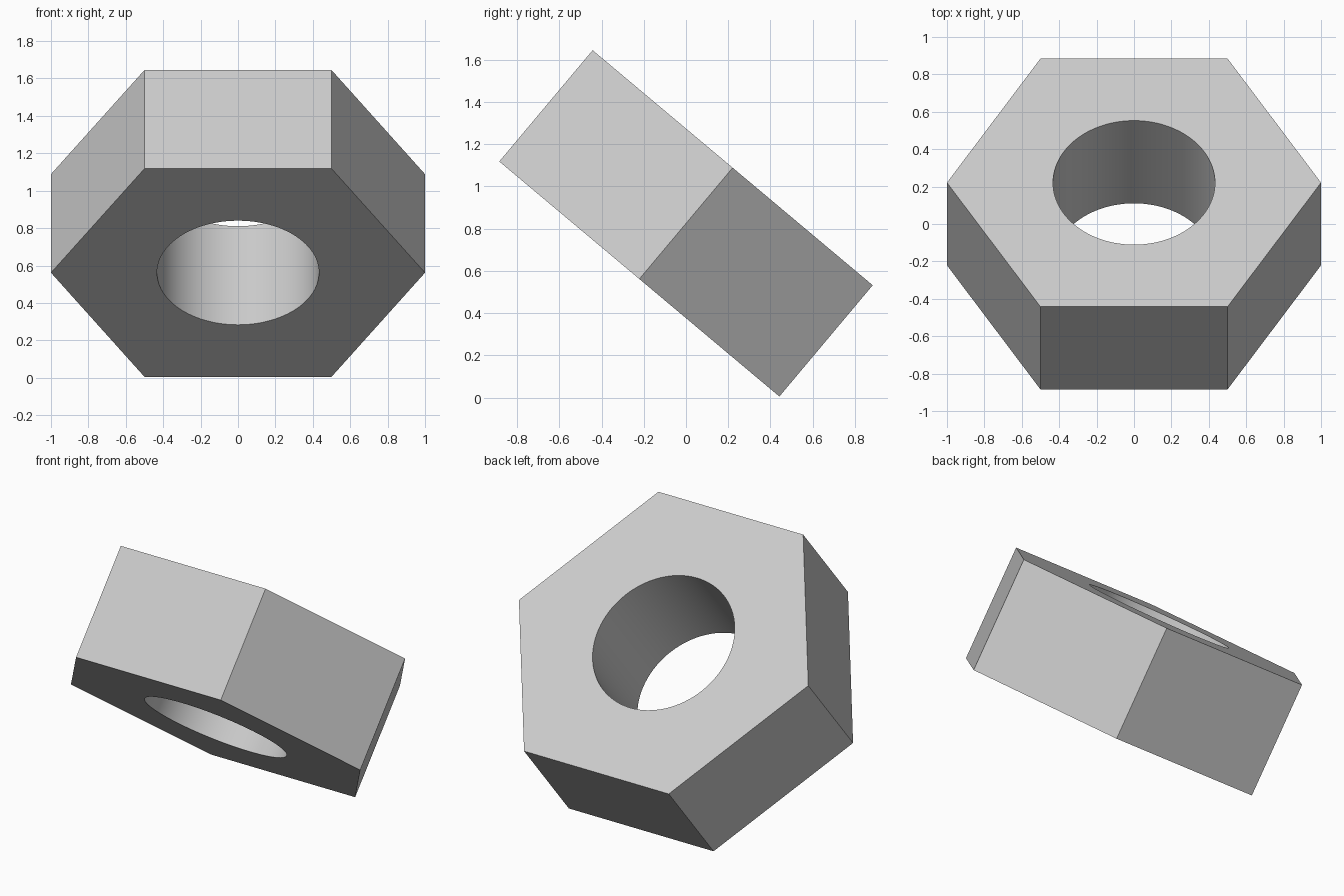
import bpy, bmesh
from math import cos, sin, radians, pi
from mathutils import Matrix

cube = bpy.data.objects.get("Cube")
if cube:
    bpy.data.objects.remove(cube, do_unlink=True)

RADIUS, HOLE, THICK = 1.0, 0.433, 0.688
SEGMENTS = 96            # divisible by six, so corners land on a segment
TILT, CENTRE_Z = radians(-40), 0.825

# Plain grey metal
metal = bpy.data.materials.new("light_grey")
metal.use_nodes = True
metal.diffuse_color = (0.6, 0.6, 0.6, 1)
metal.node_tree.nodes["Principled BSDF"].inputs["Base Color"].default_value = metal.diffuse_color


def hexagon_radius(angle):
    """Distance from the centre to the hexagon outline."""
    return RADIUS * cos(pi / 6) / cos(angle % (pi / 3) - pi / 6)


def section(bm, k):
    """Rectangular cross-section of the nut wall at one angle."""
    a = 2 * pi * k / SEGMENTS
    outer = RADIUS if k % (SEGMENTS // 6) == 0 else hexagon_radius(a)
    corners = ((HOLE, -1), (outer, -1), (outer, 1), (HOLE, 1))
    return [bm.verts.new((r * cos(a), r * sin(a), s * THICK / 2)) for r, s in corners]


# Hexagonal nut with a round through hole
bm = bmesh.new()
rings = [section(bm, k) for k in range(SEGMENTS)]
for k, ring in enumerate(rings):
    following = rings[(k + 1) % SEGMENTS]
    for i in range(4):
        j = (i + 1) % 4
        bm.faces.new((ring[i], following[i], following[j], ring[j]))
bmesh.ops.recalc_face_normals(bm, faces=bm.faces)

# Lean it backwards onto one lower edge
bm.transform(Matrix.Translation((0, 0, CENTRE_Z)) @ Matrix.Rotation(TILT, 4, 'X'))

mesh = bpy.data.meshes.new("hex_nut")
bm.to_mesh(mesh)
bm.free()
mesh.materials.append(metal)
nut = bpy.data.objects.new("hex_nut", mesh)
bpy.context.collection.objects.link(nut)

# Smooth bore, crisp outer edges
bpy.ops.object.select_all(action='DESELECT')
nut.select_set(True)
bpy.context.view_layer.objects.active = nut
bpy.ops.object.shade_smooth_by_angle(angle=radians(30))
